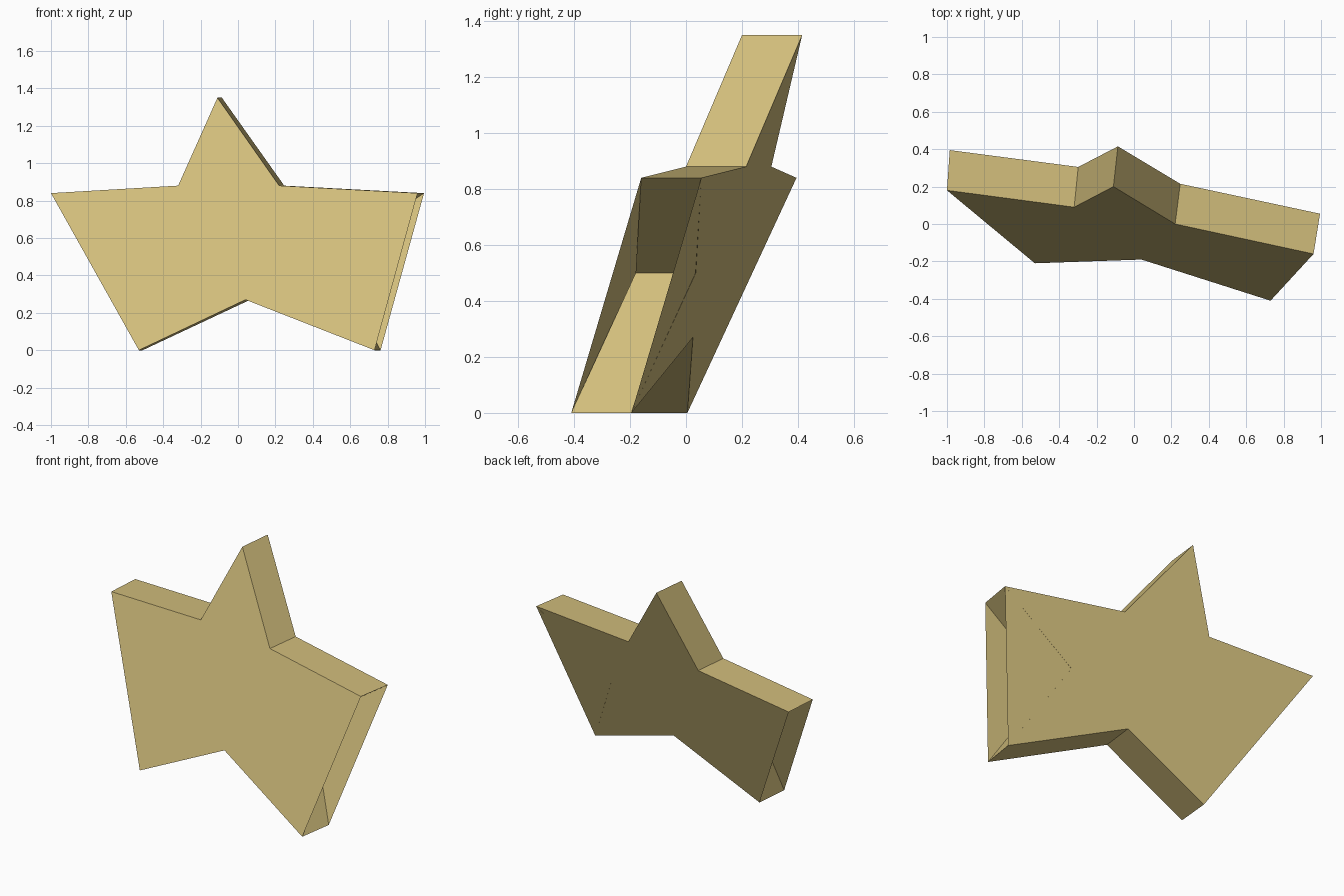
import bpy
import bmesh
from mathutils import Vector

cube = bpy.data.objects.get("Cube")
if cube:
    bpy.data.objects.remove(cube, do_unlink=True)

# Single sandy gold material
gold = bpy.data.materials.new("sandy_gold")
gold.use_nodes = True
colour = (0.64, 0.51, 0.2, 1)
gold.diffuse_color = colour
gold.node_tree.nodes["Principled BSDF"].inputs["Base Color"].default_value = colour

# Leaning star outline, counter-clockwise as seen from the front
outline = [
    (-0.11, 0.20, 1.35),   # top point
    (-0.32, 0.09, 0.88),
    (-1.00, 0.18, 0.84),   # right arm
    (-0.44, -0.03, 0.51),  # right side notch
    (-0.53, -0.21, 0.00),  # right foot
    (0.04, -0.19, 0.27),
    (0.73, -0.41, 0.00),   # left foot
    (0.46, -0.18, 0.50),   # left side notch
    (0.96, -0.16, 0.84),   # left arm
    (0.22, 0.00, 0.88),
]
notches = (3, 7)


def back_of(p):
    """Matching point on the slightly wider back of the star."""
    return Vector(p) + Vector((0.025 + 0.01 * p[0], 0.215, 0))


bm = bmesh.new()
front = [bm.verts.new(p) for p in outline]
back = [bm.verts.new(back_of(p)) for p in outline]

# Front and back plates span straight across the side notches
plate = [i for i in range(len(outline)) if i not in notches]
bm.faces.new([front[i] for i in plate])
bm.faces.new([back[i] for i in reversed(plate)])

# Rim walls follow the full star, leaving the side notches as open pockets
for i in range(len(outline)):
    j = (i + 1) % len(outline)
    bm.faces.new((front[j], front[i], back[i], back[j]))

mesh = bpy.data.meshes.new("star")
bm.to_mesh(mesh)
bm.free()
mesh.materials.append(gold)
star = bpy.data.objects.new("star", mesh)
bpy.context.collection.objects.link(star)
